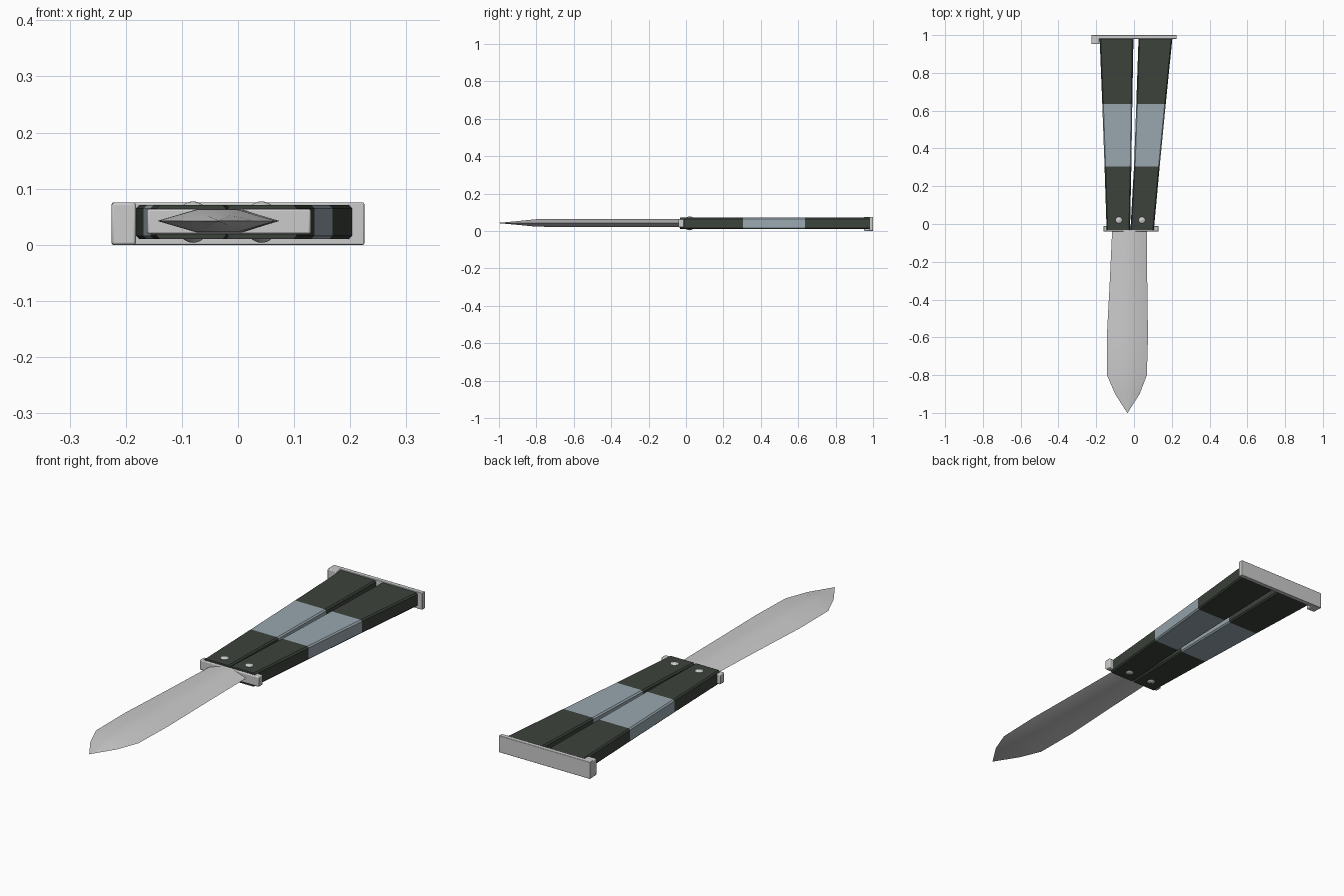
import bpy, bmesh, math

if "Cube" in bpy.data.objects:
    bpy.data.objects.remove(bpy.data.objects["Cube"])


def material(name, rgb):
    m = bpy.data.materials.new(name)
    m.diffuse_color = (*rgb, 1)
    m.use_nodes = True
    m.node_tree.nodes["Principled BSDF"].inputs["Base Color"].default_value = m.diffuse_color
    return m


DARK = material("dark_grip", (0.045, 0.055, 0.045))
BAND = material("blue_grey_band", (0.32, 0.39, 0.43))


def finish(name, bm, mats=(), angle=30):
    bmesh.ops.recalc_face_normals(bm, faces=bm.faces)
    me = bpy.data.meshes.new(name)
    bm.to_mesh(me)
    bm.free()
    ob = bpy.data.objects.new(name, me)
    bpy.context.collection.objects.link(ob)
    for m in mats:
        me.materials.append(m)
    bpy.ops.object.select_all(action='DESELECT')
    ob.select_set(True)
    bpy.context.view_layer.objects.active = ob
    bpy.ops.object.shade_smooth_by_angle(angle=math.radians(angle))
    return ob


def loft(sections, indices=None):
    """Skin a list of equal-length rings; indices gives a material per span."""
    bm = bmesh.new()
    rings = [[bm.verts.new(p) for p in s] for s in sections]
    n = len(rings[0])
    for k, (a, b) in enumerate(zip(rings, rings[1:])):
        for i in range(n):
            j = (i + 1) % n
            f = bm.faces.new((a[i], a[j], b[j], b[i]))
            f.material_index = indices[k] if indices else 0
    bm.faces.new(rings[0])
    bm.faces.new(rings[-1])
    return bm


def box(name, x, y, z, bevel=0.004):
    bm = loft([[(x[0], v, z[0]), (x[1], v, z[0]), (x[1], v, z[1]), (x[0], v, z[1])] for v in y])
    ob = finish(name, bm)
    mod = ob.modifiers.new("soft_edges", 'BEVEL')
    mod.width = bevel
    mod.segments = 2
    return ob


# Two tapering grips with a pale band in the middle
def handle(name, rows):
    z0, z1, c = 0.01, 0.071, 0.006
    secs = []
    for y, a, b in rows:
        secs.append([(a + c, y, z0), (b - c, y, z0), (b, y, z0 + c), (b, y, z1 - c),
                     (b - c, y, z1), (a + c, y, z1), (a, y, z1 - c), (a, y, z0 + c)])
    finish(name, loft(secs, (0, 1, 0)), (DARK, BAND))


handle("left_handle", [(-0.032, -0.145, -0.021), (0.305, -0.156, -0.014),
                       (0.635, -0.168, -0.009), (0.982, -0.182, -0.003)])
handle("right_handle", [(-0.032, -0.019, 0.105), (0.305, 0.0, 0.136),
                        (0.635, 0.012, 0.168), (0.982, 0.024, 0.203)])

# Blade with a six-sided cross-section tapering to the tip
ZC, secs = 0.0425, []
for y, a, b, h in [(-0.02, -0.115, 0.068, 0.021), (-0.3, -0.128, 0.07, 0.021),
                   (-0.6, -0.144, 0.074, 0.021), (-0.8, -0.143, 0.068, 0.020),
                   (-0.9, -0.1, 0.03, 0.010), (-1.0, -0.036, -0.034, 0.001)]:
    w = b - a
    p, q = a + 0.33 * w, a + 0.67 * w
    secs.append([(a, y, ZC), (p, y, ZC - h), (q, y, ZC - h),
                 (b, y, ZC), (q, y, ZC + h), (p, y, ZC + h)])
finish("blade", loft(secs), angle=30)

# Cross guard at the blade root
box("guard", (-0.162, 0.13), (-0.04, -0.01), (0.019, 0.064))

# End latch bar with hooked left end
box("latch_bar", (-0.225, 0.225), (0.98, 1.0), (0.0, 0.075), 0.002)
box("latch_hook", (-0.225, -0.182), (0.952, 0.99), (0.0, 0.075))

# Domed pivot pins, top and bottom
for side, x in (("left", -0.08), ("right", 0.042)):
    bm = bmesh.new()
    bmesh.ops.create_uvsphere(bm, u_segments=24, v_segments=12, radius=1)
    for v in bm.verts:
        v.co = (x + v.co.x * 0.031, 0.02 + v.co.y * 0.031, 0.0405 + v.co.z * 0.037)
    finish(side + "_pivot_pin", bm, angle=60)
